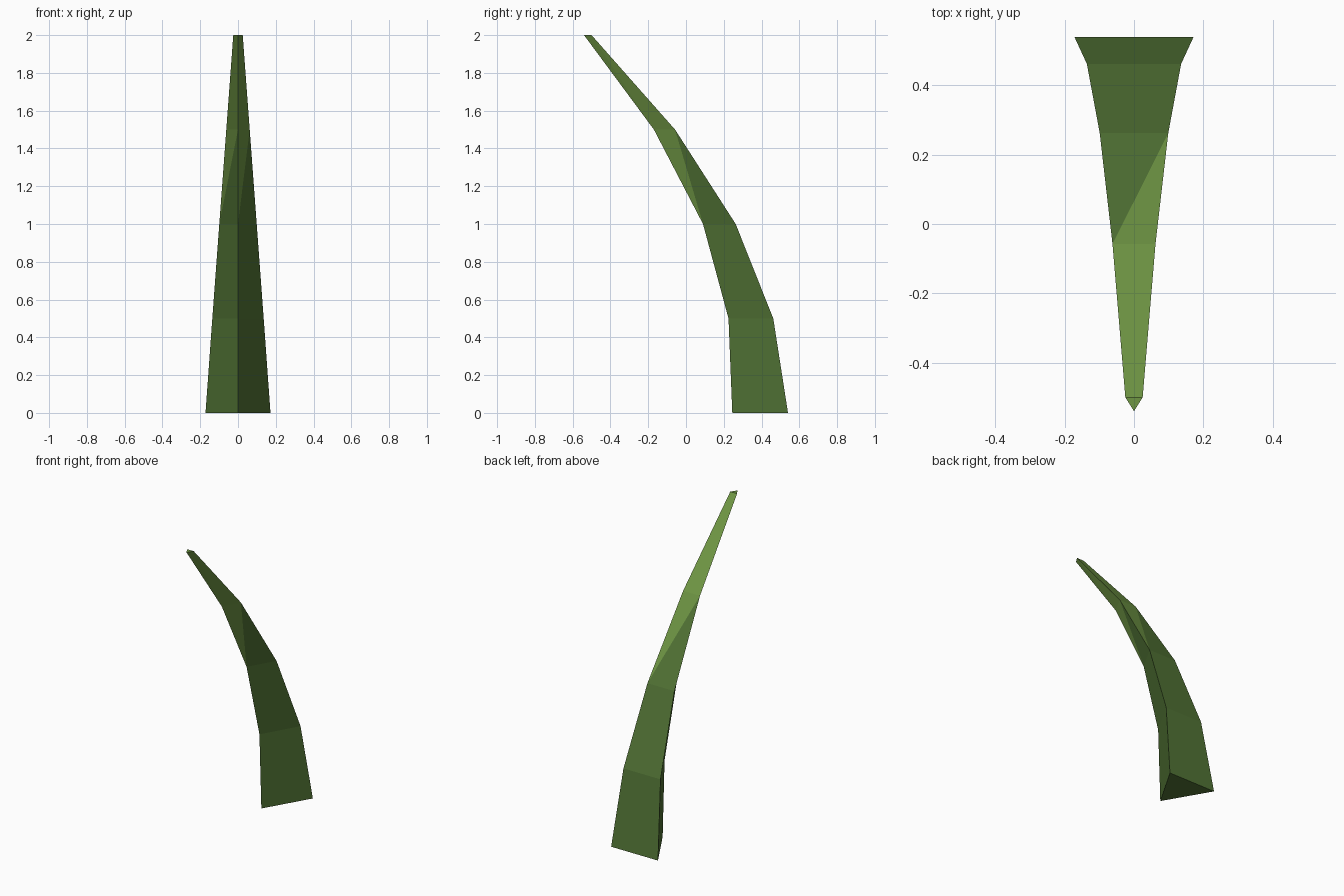
import bpy

if "Cube" in bpy.data.objects:
    bpy.data.objects.remove(bpy.data.objects["Cube"])


def material(name, rgb):
    """Flat colour from 0-255 display values."""
    mat = bpy.data.materials.new(name)
    lin = [((c / 255 + 0.055) / 1.055) ** 2.4 for c in rgb]
    mat.diffuse_color = (*lin, 1)
    mat.use_nodes = True
    mat.node_tree.nodes["Principled BSDF"].inputs["Base Color"].default_value = mat.diffuse_color
    return mat


# Blade sections: height, front ridge y, back y, half width
sections = [
    (0.0, 0.245, 0.54, 0.172),
    (0.5, 0.225, 0.462, 0.136),
    (1.0, 0.09, 0.263, 0.099),
    (1.5, -0.17, -0.058, 0.062),
    (2.0, -0.54, -0.50, 0.025),
]
verts = []
for z, front, back, w in sections:
    verts += [(0, front, z), (w, back, z), (-w, back, z)]

# Closed ends, then triangle pairs around each segment
faces, tints = [(2, 1, 0), (12, 13, 14)], [0, 1]
for s in range(4):
    for i in range(3):
        j = (i + 1) % 3
        a, b, c, d = 3 * s + i, 3 * s + j, 3 * s + 3 + j, 3 * s + 3 + i
        faces += [(a, b, c), (a, c, d)]
        # Dark lower blade, light tip, changing along the third segment's diagonals
        tints += [int(s > 2), int(s >= 2)]

mesh = bpy.data.meshes.new("grass_blade")
mesh.from_pydata(verts, [], faces)
mesh.materials.append(material("dark green", (82, 116, 53)))
mesh.materials.append(material("light green", (111, 150, 68)))

# The third segment's upper triangles lean toward the tip colour
for poly, tint in zip(mesh.polygons, tints):
    poly.material_index = tint
    poly.use_smooth = False

# Single curved blade
blade = bpy.data.objects.new("grass_blade", mesh)
bpy.context.collection.objects.link(blade)
